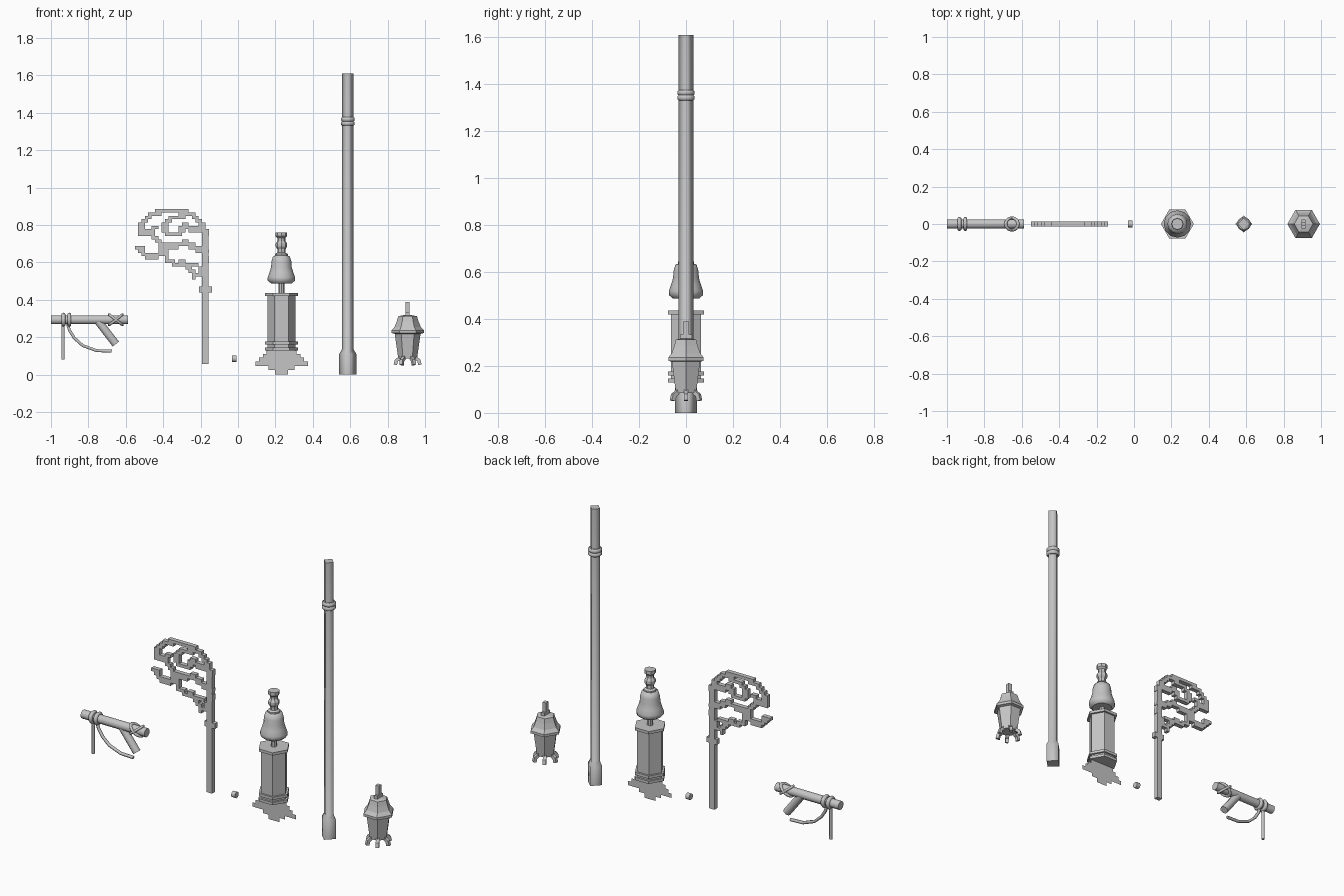
import bpy, bmesh, math
from mathutils import Vector, Matrix

default_cube = bpy.data.objects.get("Cube")
if default_cube:
    bpy.data.objects.remove(default_cube)

grey = bpy.data.materials.new("cast_iron_grey")
grey.use_nodes = True
grey.diffuse_color = (0.56, 0.56, 0.56, 1)
grey.node_tree.nodes["Principled BSDF"].inputs["Base Color"].default_value = grey.diffuse_color


def finish(name, bm, location=(0, 0, 0)):
    """Turn a bmesh into a named, coloured object."""
    bmesh.ops.recalc_face_normals(bm, faces=bm.faces)
    mesh = bpy.data.meshes.new(name)
    bm.to_mesh(mesh)
    bm.free()
    mesh.materials.append(grey)
    part = bpy.data.objects.new(name, mesh)
    part.location = location
    bpy.context.collection.objects.link(part)
    return part


def lathe(name, centre_x, profile, sides, smooth=False):
    """Revolve (radius, height) pairs around a vertical axis, with flat closed ends."""
    bm = bmesh.new()
    rings = []
    for radius, height in profile:
        angles = [math.tau * i / sides for i in range(sides)]
        rings.append([bm.verts.new((radius * math.cos(a), radius * math.sin(a), height)) for a in angles])
    for low, high in zip(rings, rings[1:]):
        for i in range(sides):
            j = (i + 1) % sides
            bm.faces.new((low[i], low[j], high[j], high[i])).smooth = smooth
    bm.faces.new(rings[0][::-1])
    bm.faces.new(rings[-1])
    return finish(name, bm, (centre_x, 0, 0))


def box(name, centre, size):
    bm = bmesh.new()
    bmesh.ops.create_cube(bm, size=1, matrix=Matrix.Diagonal((*size, 1)))
    return finish(name, bm, centre)


def tube(name, points, radius, sides=8, smooth=True):
    """Sweep a round section along points in the front plane."""
    path = [Vector((x, 0, z)) for x, z in points]
    bm = bmesh.new()
    rings = []
    for i, point in enumerate(path):
        along = (path[min(i + 1, len(path) - 1)] - path[max(i - 1, 0)]).normalized()
        across = along.cross(Vector((0, 1, 0)))
        rings.append([])
        for k in range(sides):
            a = math.tau * (k + 0.5) / sides
            offset = across * math.cos(a) + Vector((0, 1, 0)) * math.sin(a)
            rings[-1].append(bm.verts.new(point + offset * radius))
    for low, high in zip(rings, rings[1:]):
        for k in range(sides):
            j = (k + 1) % sides
            bm.faces.new((low[k], low[j], high[j], high[k])).smooth = smooth
    bm.faces.new(rings[0])
    bm.faces.new(rings[-1])
    return finish(name, bm)


def rope_loop(name, x, z, tilt, reach, depth, thickness):
    """A closed rope ring around the beam, leaning by tilt in the front plane."""
    bpy.ops.mesh.primitive_torus_add(major_segments=16, minor_segments=6, major_radius=1,
                                     minor_radius=thickness / depth, location=(x, 0, z))
    ring = bpy.context.object
    ring.name = name
    ring.rotation_euler = (0, math.pi / 2 + tilt, 0)
    ring.scale = (reach, depth, depth)
    ring.data.materials.append(grey)
    bpy.ops.object.shade_smooth()


# Wooden beam with brace and rope lashings
tube("beam", [(-1, 0.293), (-0.588, 0.293)], 0.025, 10)
tube("beam_brace", [(-0.755, 0.295), (-0.653, 0.163)], 0.023)
for side, x in (("left", -0.902), ("right", -0.934)):
    rope_loop("lashing_" + side, x, 0.293, 0, 0.026, 0.026, 0.012)
for side, tilt in (("left", 0.9), ("right", -0.9)):
    rope_loop("cross_lashing_" + side, -0.653, 0.293, tilt, 0.042, 0.033, 0.008)
tube("hanging_rope", [(-0.935, 0.29), (-0.935, 0.08)], 0.009, 6)
tube("slack_rope", [(-0.912, 0.27), (-0.9, 0.235), (-0.875, 0.195), (-0.83, 0.155),
                    (-0.757, 0.128), (-0.675, 0.125)], 0.009, 6)

# Scrolled bracket: strokes, in hundredths, stepped onto a square grid
strokes = [
    [(-18, 75), (-19, 79), (-24, 84), (-31, 87), (-40, 87), (-46, 85), (-50, 82), (-52, 79),
     (-52, 75), (-48, 75), (-45, 78)],
    [(-54, 67), (-52, 66), (-50, 63), (-45, 62), (-42, 65), (-42, 70), (-46, 74)],
    [(-42, 69), (-34, 68), (-28, 70), (-24, 67), (-18, 65)],
    [(-38, 74), (-40, 76), (-40, 80), (-36, 83), (-30, 84)],
    [(-36, 74), (-32, 75), (-29, 79), (-26, 77), (-19, 77)],
    [(-40, 67), (-39, 61), (-34, 58), (-30, 59)],
    [(-27, 57), (-24, 52), (-21, 53), (-18, 61)],
    [(-27, 58), (-23, 58)],
]


def near_stroke(point):
    for stroke in strokes:
        for a, b in zip(stroke, stroke[1:]):
            a, b = Vector(a) / 100, Vector(b) / 100
            t = max(0, min(1, (point - a).dot(b - a) / (b - a).length_squared))
            if (a.lerp(b, t) - point).length < 0.0135:
                return True
    return False


cell, thickness = 0.018, 0.026
bm = bmesh.new()
corners = {}


def corner(i, j):
    if (i, j) not in corners:
        corners[i, j] = bm.verts.new((-0.174 + i * cell, -thickness / 2, 0.507 + j * cell))
    return corners[i, j]


for i in range(-22, 1):
    for j in range(-1, 24):
        if near_stroke(Vector((-0.18 + (i + 0.5) * cell, 0.5 + (j + 0.5) * cell))):
            bm.faces.new([corner(i, j), corner(i + 1, j), corner(i + 1, j + 1), corner(i, j + 1)])
back = bmesh.ops.extrude_face_region(bm, geom=bm.faces[:], use_keep_orig=True)["geom"]
bmesh.ops.translate(bm, vec=(0, thickness, 0), verts=[v for v in back if isinstance(v, bmesh.types.BMVert)])
finish("scroll_bracket", bm)
box("bracket_post", (-0.176, 0, 0.41), (0.034, thickness, 0.705))
box("bracket_collar", (-0.174, 0, 0.455), (0.068, thickness, 0.03))

# Small loose peg
tube("peg", [(-0.032, 0.085), (-0.008, 0.085)], 0.018, 12)

# Pedestal: stepped flat foot, hexagonal column, bell and finial
bm = bmesh.new()
outline = [(-8, 13), (-8, 11), (-10, 11), (-10, 9), (-12, 9), (-12, 7), (-14, 7), (-14, 4.5), (-7, 4.5),
           (-7, 2.5), (-3.5, 2.5), (-3.5, 0)]
mirrored = [(-x, z) for x, z in reversed(outline)]
bm.faces.new([bm.verts.new((x / 100, 0, z / 100)) for x, z in outline + mirrored])
finish("stepped_foot", bm, (0.233, 0, 0))
lathe("pedestal_column", 0.232, [(0.075, 0.13), (0.075, 0.43)], 6)
for name, low in (("lower_band", 0.13), ("upper_band", 0.16), ("column_cap", 0.42)):
    lathe(name, 0.232, [(0.088, low), (0.088, low + 0.016)], 6)
lathe("bell_stem", 0.232, [(0.016, 0.43), (0.016, 0.5)], 8)
lathe("bell", 0.232, [(0.056, 0.488), (0.073, 0.502), (0.073, 0.52), (0.064, 0.545), (0.055, 0.575),
                      (0.053, 0.605), (0.045, 0.632), (0.028, 0.638)], 12, True)
lathe("bell_finial", 0.232, [(0.034, 0.63), (0.034, 0.645), (0.022, 0.652), (0.022, 0.67), (0.031, 0.685),
                             (0.031, 0.7), (0.021, 0.715), (0.021, 0.73), (0.031, 0.74), (0.031, 0.76)], 8)

# Tall four-sided lamp pole, set corner to the front
lathe("pole", 0.587, [(0.046, 0), (0.046, 0.11), (0.031, 0.135), (0.031, 1.61)], 4, True)
for name, z in (("lower", 1.343), ("upper", 1.365)):
    lathe(name + "_pole_ring", 0.587, [(0.03, z - 0.012), (0.037, z - 0.006), (0.037, z + 0.006),
                                       (0.03, z + 0.012)], 16, True)

# Hexagonal lantern with splayed feet
lathe("lantern_body", 0.907, [(0.05, 0.085), (0.07, 0.225)], 6)
lathe("lantern_roof", 0.907, [(0.07, 0.218), (0.087, 0.222), (0.087, 0.236), (0.07, 0.255), (0.058, 0.285),
                              (0.05, 0.312), (0.02, 0.318)], 6)
box("hanger_base", (0.907, 0, 0.325), (0.022, 0.05, 0.02))
box("lantern_hanger", (0.907, 0, 0.355), (0.022, 0.024, 0.068))
for i in range(6):
    foot = tube("lantern_foot", [(0.036, 0.1), (0.047, 0.084), (0.06, 0.076), (0.066, 0.052)], 0.013, 4, False)
    foot.rotation_euler.z = math.tau * i / 6
    foot.location.x = 0.907
